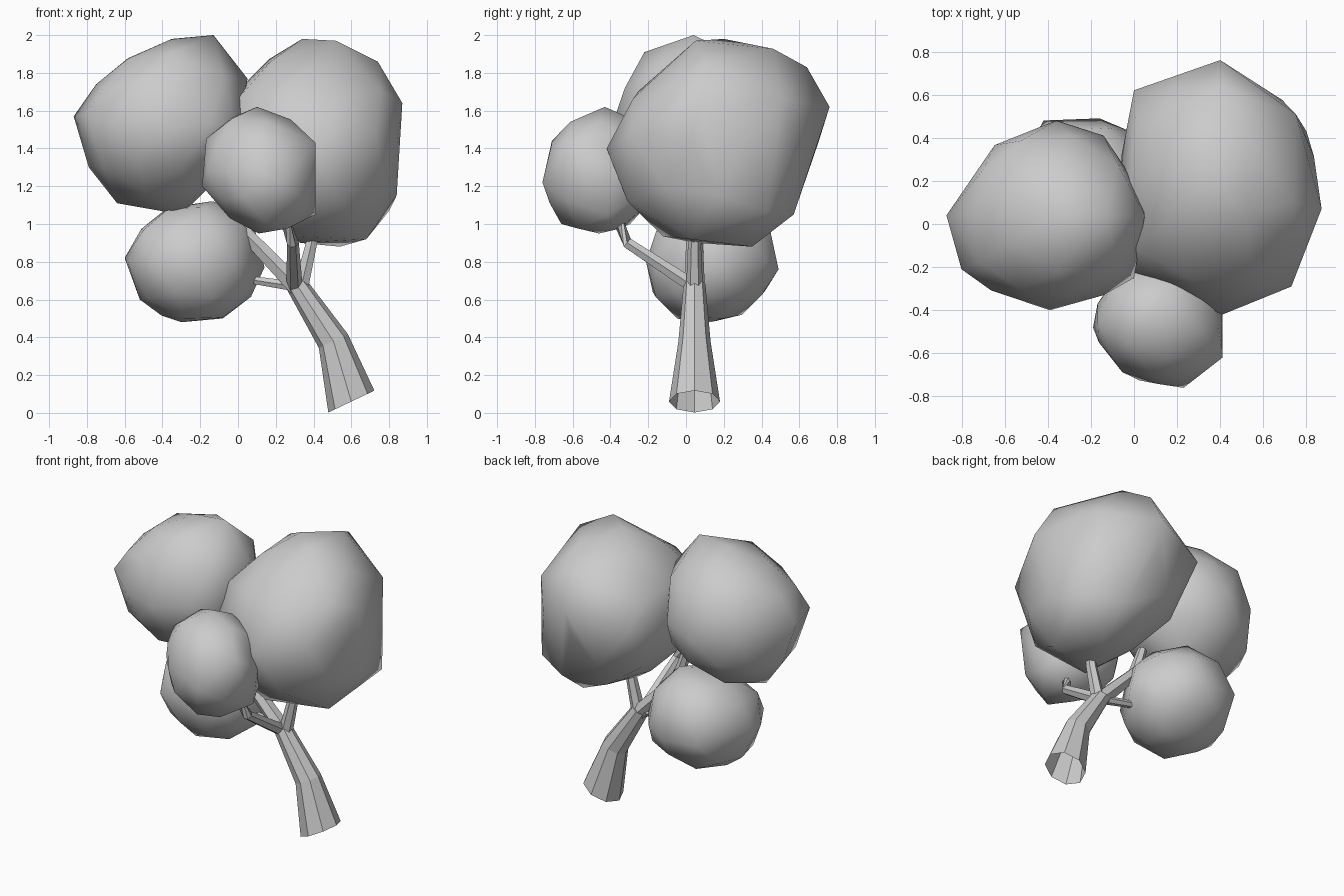
import bpy, bmesh, math
from mathutils import Vector


def finish(name, bm, smooth):
    bmesh.ops.recalc_face_normals(bm, faces=bm.faces)
    for f in bm.faces:
        f.smooth = smooth
    me = bpy.data.meshes.new(name)
    bm.to_mesh(me)
    bm.free()
    ob = bpy.data.objects.new(name, me)
    bpy.context.collection.objects.link(ob)
    return ob


# Tapered faceted limb: rings of given radius along a path
def limb(name, path, sides, axis=None, cap_start=True):
    bm = bmesh.new()
    pts = [Vector(p[:3]) for p in path]
    rings = []
    for i, p in enumerate(pts):
        a = pts[max(i - 1, 0)]
        b = pts[min(i + 1, len(pts) - 1)]
        t = (Vector(axis) if axis else b - a).normalized()
        u = Vector((0, 1, 0)) if abs(t.y) < 0.7 else Vector((1, 0, 0))
        u = (u - t * u.dot(t)).normalized()
        v = t.cross(u)
        angles = [2 * math.pi * k / sides for k in range(sides)]
        rings.append([bm.verts.new(p + path[i][3] * (u * math.cos(g) + v * math.sin(g)))
                      for g in angles])
    for r0, r1 in zip(rings, rings[1:]):
        for k in range(sides):
            j = (k + 1) % sides
            bm.faces.new((r0[k], r0[j], r1[j], r1[k]))
    bm.faces.new(rings[-1])
    if cap_start:
        bm.faces.new(rings[0])
    return finish(name, bm, False)


# Directions in which each foliage radius is given
DIRS = [Vector(d).normalized() for d in (
    (1, 0, 0), (-1, 0, 0), (0, 1, 0), (0, -1, 0), (0, 0, 1), (0, 0, -1),
    (1, 0, 1), (-1, 0, 1), (-1, 0, -1), (1, 0, -1),
    (1, 1, 0), (-1, 1, 0), (-1, -1, 0), (1, -1, 0),
    (0, 1, 1), (0, -1, 1), (0, -1, -1), (0, 1, -1))]


# Lumpy foliage ball: icosphere with blended radii, nearest corners pulled
# out to a few peaks, then kept convex
def foliage(name, centre, radii, peaks):
    bm = bmesh.new()
    bmesh.ops.create_icosphere(bm, subdivisions=2, radius=1)
    c = Vector(centre)
    for v in bm.verts:
        d = v.co.normalized()
        w = [max(0, d.dot(e)) ** 12 for e in DIRS]
        v.co = c + d * sum(a * b for a, b in zip(w, radii)) / sum(w)
    free = set(bm.verts)
    for p in map(Vector, peaks):
        near = min(free, key=lambda v: (v.co - p).length)
        near.co = p
        free.remove(near)
    bmesh.ops.delete(bm, geom=list(bm.edges), context='EDGES_FACES')
    bmesh.ops.convex_hull(bm, input=list(bm.verts))
    bmesh.ops.delete(bm, geom=[v for v in bm.verts if not v.link_faces], context='VERTS')
    return finish(name, bm, True)


foliage("foliage_left", (-0.41, 0.04, 1.53),
        (.44, .45, .43, .43, .43, .46, .51, .39, .45, .43,
         .46, .40, .43, .46, .43, .42, .43, .44),
        [(-.87, .04, 1.57), (-.13, .04, 2.0), (-.35, .04, 1.98), (-.36, .48, 1.5),
         (-.39, -.40, 1.5), (-.80, -.21, 1.58), (-.30, .05, 1.05), (.05, .04, 1.77),
         (0, -.25, 1.5), (-.64, .04, 1.11), (-.35, -.22, 1.91), (-.79, .08, 1.3)])
foliage("foliage_right", (0.39, 0.17, 1.43),
        (.45, .44, .53, .57, .53, .53, .535, .495, .45, .545,
         .50, .54, .56, .53, .60, .51, .60, .51),
        [(.87, .07, 1.64), (.40, .76, 1.62), (.41, -.42, 1.4), (.75, .51, 1.66),
         (0, .62, 1.52), (.54, .35, .88), (.40, .64, 1.83), (.34, .20, 1.98),
         (.52, .05, 1.97), (.74, .10, 1.86), (.80, .43, 1.07), (.73, -.29, 1.47),
         (0, -.23, 1.45), (.68, .02, .92), (.33, .05, .90), (.55, .57, 1.05)])
foliage("foliage_front", (0.11, -0.46, 1.28),
        (.30, .29, .28, .28, .33, .33, .32, .335, .285, .38,
         .33, .30, .28, .32, .33, .30, .33, .33),
        [(-.19, -.48, 1.2), (.23, -.76, 1.22), (.41, -.42, 1.05), (.41, -.62, 1.43),
         (.15, -.66, 1.0), (.10, -.43, 1.62), (.10, -.71, 1.44)])
foliage("foliage_low", (-0.23, 0.13, 0.80),
        (.36, .36, .35, .34, .33, .33, .36, .325, .335, .35,
         .37, .38, .40, .36, .38, .34, .36, .33),
        [(-.60, .13, .82), (.14, .13, .77), (-.30, .13, .48), (-.42, .48, .78),
         (-.16, .49, .76), (-.52, .13, .60), (-.08, .20, .50), (-.14, .13, 1.12)])

# Leaning trunk, open at the base
limb("trunk", [(.60, .045, .06, .135), (.505, .045, .38, .085), (.31, .045, .68, .058)],
     8, axis=(-.29, 0, .61), cap_start=False)

# Branches running into the foliage
limb("branch_right", [(.33, .045, .65, .045), (.385, .045, .88, .035), (.42, .06, 1.05, .03)], 6)
limb("branch_left", [(.32, .045, .66, .055), (.03, .045, .96, .042), (-.03, .045, 1.15, .03)], 6)
limb("branch_front", [(.30, .04, .67, .042), (.29, -.31, .90, .032), (.25, -.36, 1.02, .028)], 6)
limb("branch_low", [(.30, .05, .67, .03), (.10, .07, .70, .024), (-.05, .10, .73, .02)], 6)
